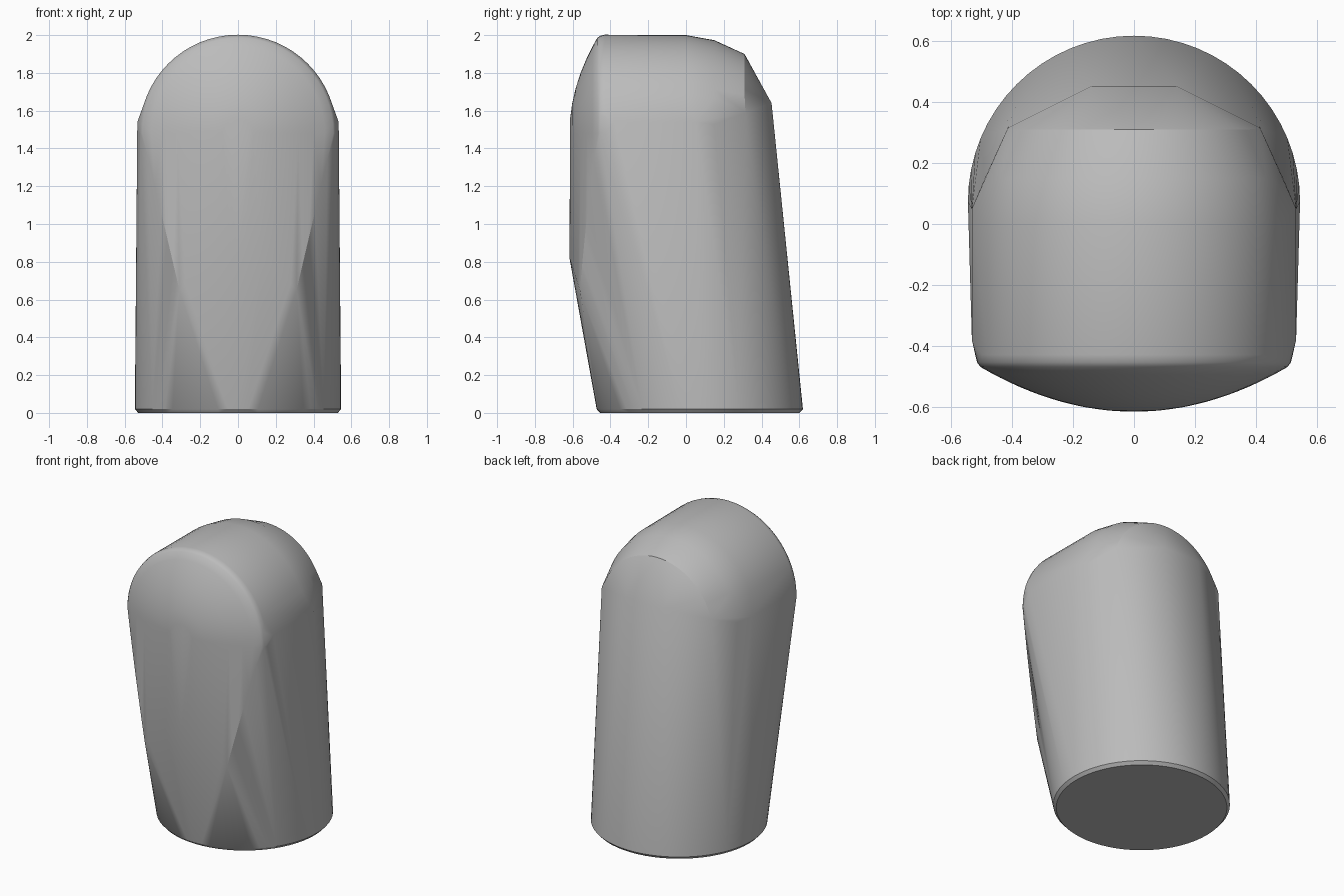
import bpy, bmesh
from math import sin, cos, pi, sqrt, radians

cube = bpy.data.objects.get("Cube")
if cube:
    bpy.data.objects.remove(cube)

grey = bpy.data.materials.new("plain grey")
grey.use_nodes = True
tone = (0.5, 0.5, 0.5, 1)
grey.diffuse_color = tone
grey.node_tree.nodes["Principled BSDF"].inputs["Base Color"].default_value = tone

ARCH_Z = 1.48   # height of the arch centre
points = []


def arch(y, r, top=None, start=0.0, steps=32):
    """Half-round outline facing along y."""
    for i in range(steps + 1):
        a = start + (pi - 2 * start) * i / steps
        points.append((r * cos(a), y, ARCH_Z + (top or r) * sin(a)))


def front_y(r):
    return -0.617 + 0.15 * (r / 0.51) ** 2


# Round foot with a small chamfer
for z, r in ((0, 0.528), (0.02, 0.546)):
    for i in range(64):
        a = 2 * pi * i / 64
        points.append((r * cos(a), 0.073 + r * sin(a), z))

# Rounded roof, narrowing towards the back
for y, r in ((-0.43, 0.522), (-0.455, 0.516), (0.0, 0.52), (0.15, 0.493)):
    arch(y, r)
arch(0.31, 0.42, start=0.26)

# Straight shoulder below the roof
for side in (-1, 1):
    for y in (-0.38, 0.05):
        points.append((side * 0.533, y, 1.54))

# Domed upper front
for r in (0.08, 0.16, 0.24, 0.32, 0.4, 0.46, 0.505):
    arch(front_y(r), r)

# Curved lower front edge, rising at both sides
for i in range(-10, 11):
    x = 0.031 * i
    points.append((x, front_y(x), 0.82 - 0.17 * (x / 0.31) ** 2))
for side in (-1, 1):
    for i in range(1, 7):
        t = i / 6
        x = 0.31 + 0.195 * t
        points.append((side * x, front_y(x), 0.65 + 0.83 * t))

# Sloping upper back
    points.append((side * 0.14, 0.453, 1.64))
    points.append((side * 0.415, 0.315, 1.59))

# Skin the outline points as one closed body
bm = bmesh.new()
for p in points:
    bm.verts.new(p)
bmesh.ops.remove_doubles(bm, verts=bm.verts[:], dist=0.002)
hull = bmesh.ops.convex_hull(bm, input=bm.verts[:])
loose = {v for v in bm.verts if not v.link_faces}
bmesh.ops.delete(bm, geom=list(loose), context='VERTS')
bmesh.ops.dissolve_limit(bm, angle_limit=radians(0.5), verts=bm.verts[:], edges=bm.edges[:])
bmesh.ops.recalc_face_normals(bm, faces=bm.faces[:])

mesh = bpy.data.meshes.new("arched_body")
bm.to_mesh(mesh)
bm.free()
mesh.materials.append(grey)
body = bpy.data.objects.new("arched_body", mesh)
bpy.context.collection.objects.link(body)
bpy.ops.object.select_all(action='DESELECT')
body.select_set(True)
bpy.context.view_layer.objects.active = body
bpy.ops.object.shade_smooth_by_angle(angle=radians(30))
